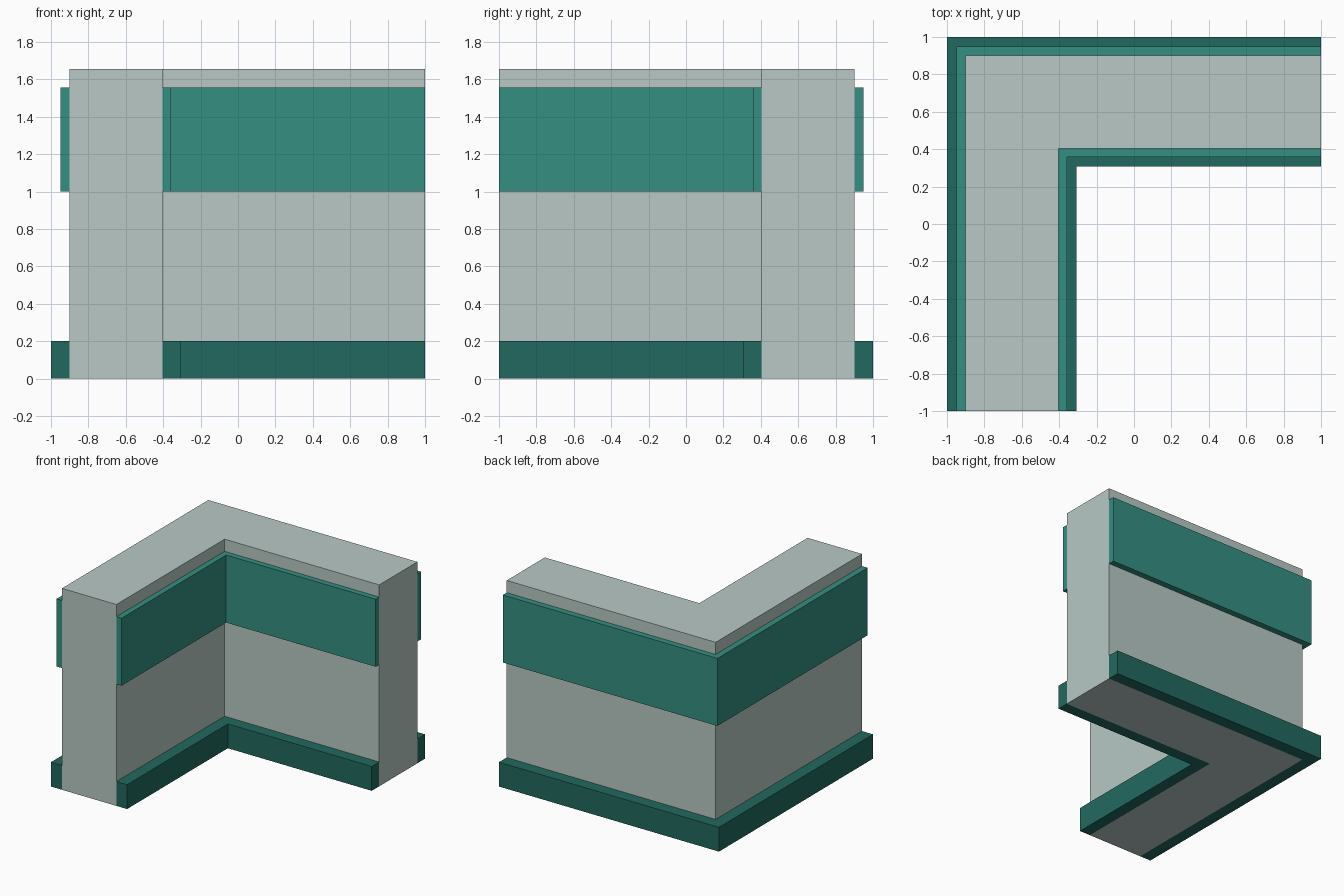
import bpy, bmesh

if "Cube" in bpy.data.objects:
    bpy.data.objects.remove(bpy.data.objects["Cube"])


def material(name, rgb):
    def lin(c):
        c /= 255
        return c / 12.92 if c <= 0.04045 else ((c + 0.055) / 1.055) ** 2.4
    mat = bpy.data.materials.new(name)
    mat.diffuse_color = (*[lin(c) for c in rgb], 1)
    mat.use_nodes = True
    mat.node_tree.nodes["Principled BSDF"].inputs["Base Color"].default_value = mat.diffuse_color
    return mat


def corner_line(d):
    # L-shaped path running from the front end, round the corner, to the right end
    return [(-d, -1), (-d, d), (1, d)]


def corner_prism(name, outer, inner, z0, z1, mat):
    # Mitred L-shaped solid between two corner paths
    bm = bmesh.new()
    a, b = corner_line(outer), corner_line(inner)
    faces = []
    rows = [[bm.verts.new((x, y, z0)) for x, y in line] for line in (a, b)]
    for i in range(2):
        faces.append(bm.faces.new((rows[0][i], rows[0][i + 1], rows[1][i + 1], rows[1][i])))
    ext = bmesh.ops.extrude_face_region(bm, geom=faces, use_keep_orig=True)
    for v in ext["geom"]:
        if isinstance(v, bmesh.types.BMVert):
            v.co.z = z1
    bmesh.ops.recalc_face_normals(bm, faces=bm.faces)
    mesh = bpy.data.meshes.new(name)
    bm.to_mesh(mesh)
    bm.free()
    mesh.materials.append(mat)
    obj = bpy.data.objects.new(name, mesh)
    bpy.context.collection.objects.link(obj)
    return obj


pale = material("pale grey green", (184, 201, 197))
teal = material("teal", (53, 143, 129))
dark = material("dark teal", (33, 105, 95))

# Wall core
corner_prism("wall", 0.9, 0.405, 0, 1.655, pale)

# Upper band on both sides of the wall
corner_prism("upper_band_outer", 0.95, 0.9, 1.0, 1.555, teal)
corner_prism("upper_band_inner", 0.405, 0.358, 1.0, 1.555, teal)

# Skirting on both sides of the wall
corner_prism("skirting_outer", 1.0, 0.9, 0, 0.2, dark)
corner_prism("skirting_inner", 0.405, 0.308, 0, 0.2, dark)
